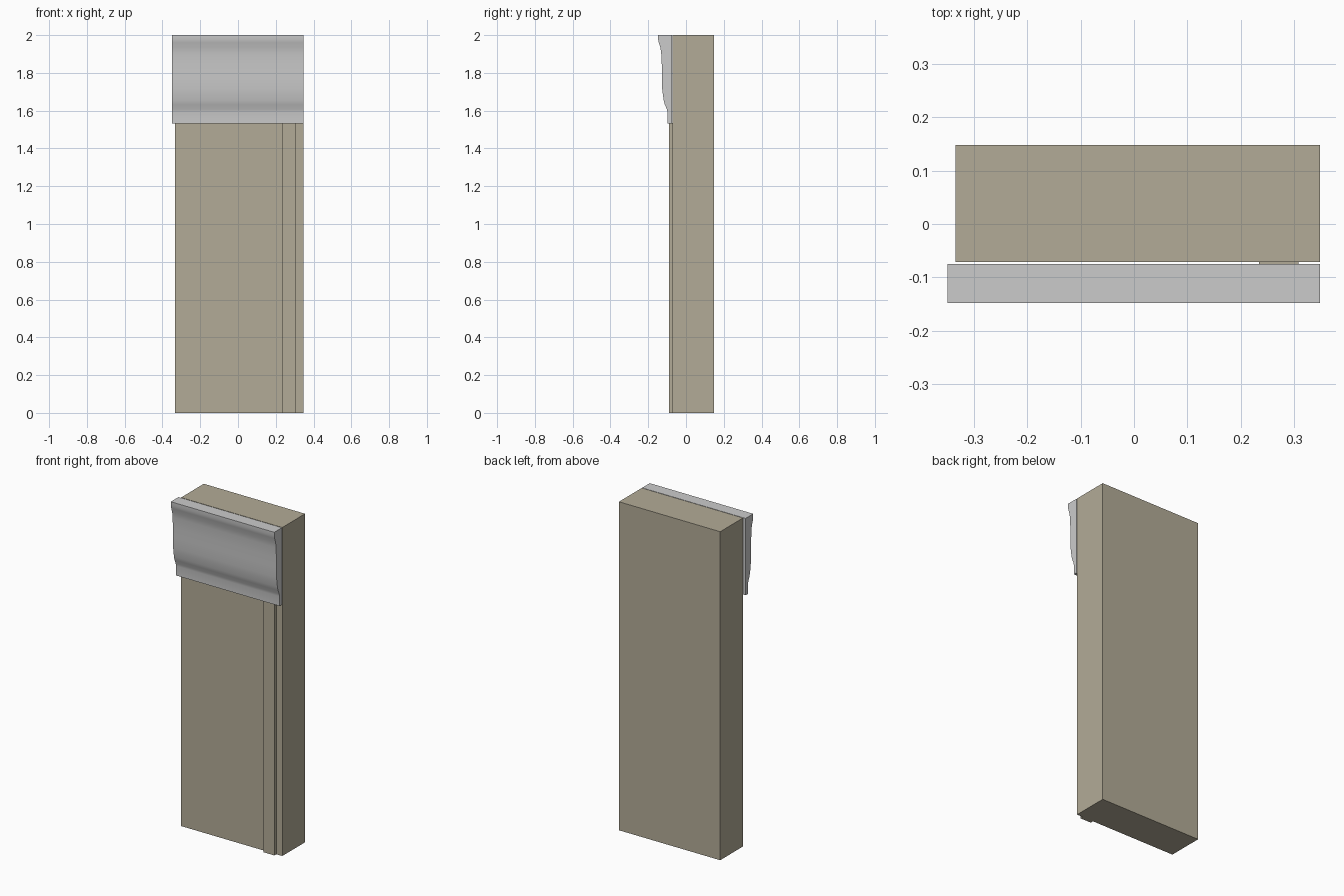
import bpy, bmesh, math

if "Cube" in bpy.data.objects:
    bpy.data.objects.remove(bpy.data.objects["Cube"])


def material(name, rgb):
    m = bpy.data.materials.new(name)
    m.diffuse_color = (*rgb, 1)
    m.use_nodes = True
    m.node_tree.nodes["Principled BSDF"].inputs["Base Color"].default_value = m.diffuse_color
    return m


def box(name, lo, hi, mat):
    bm = bmesh.new()
    bmesh.ops.create_cube(bm, size=1)
    for v in bm.verts:
        v.co = [(a + b) / 2 + c * (b - a) for a, b, c in zip(lo, hi, v.co)]
    return finish(name, bm, mat)


def extrude_x(name, profile, x0, x1):
    bm = bmesh.new()
    face = bm.faces.new([bm.verts.new((x0, y, z)) for y, z in profile])
    ext = bmesh.ops.extrude_face_region(bm, geom=[face])["geom"]
    for v in ext:
        if isinstance(v, bmesh.types.BMVert):
            v.co.x = x1
    # restore the starting cap if the extrusion removed it
    if not any(all(abs(v.co.x - x0) < 1e-6 for v in f.verts) for f in bm.faces):
        bm.faces.new([v for v in bm.verts if abs(v.co.x - x0) < 1e-6])
    return finish(name, bm)


def finish(name, bm, mat=None):
    bmesh.ops.recalc_face_normals(bm, faces=bm.faces)
    me = bpy.data.meshes.new(name)
    bm.to_mesh(me)
    bm.free()
    ob = bpy.data.objects.new(name, me)
    bpy.context.collection.objects.link(ob)
    if mat:
        me.materials.append(mat)
    return ob


stone = material("stone", (0.45, 0.41, 0.31))

# Wall slab and the raised vertical strip on its front
box("wall_slab", (-0.334, -0.071, 0), (0.348, 0.148, 2), stone)
box("front_strip", (0.234, -0.09, 0), (0.308, -0.071, 1.535), stone)

# Moulded cornice across the top of the front
profile = [(-0.0745, 1.532), (-0.098, 1.532), (-0.098, 1.59), (-0.101, 1.607),
           (-0.112, 1.632), (-0.118, 1.655), (-0.123, 1.69), (-0.126, 1.715),
           (-0.127, 1.78), (-0.128, 1.84), (-0.131, 1.9), (-0.135, 1.932),
           (-0.144, 1.96), (-0.148, 1.978), (-0.148, 2.0), (-0.0745, 2.0)]
cornice = extrude_x("cornice", profile, -0.349, 0.348)
bpy.context.view_layer.objects.active = cornice
cornice.select_set(True)
bpy.ops.object.shade_smooth_by_angle(angle=math.radians(30))
